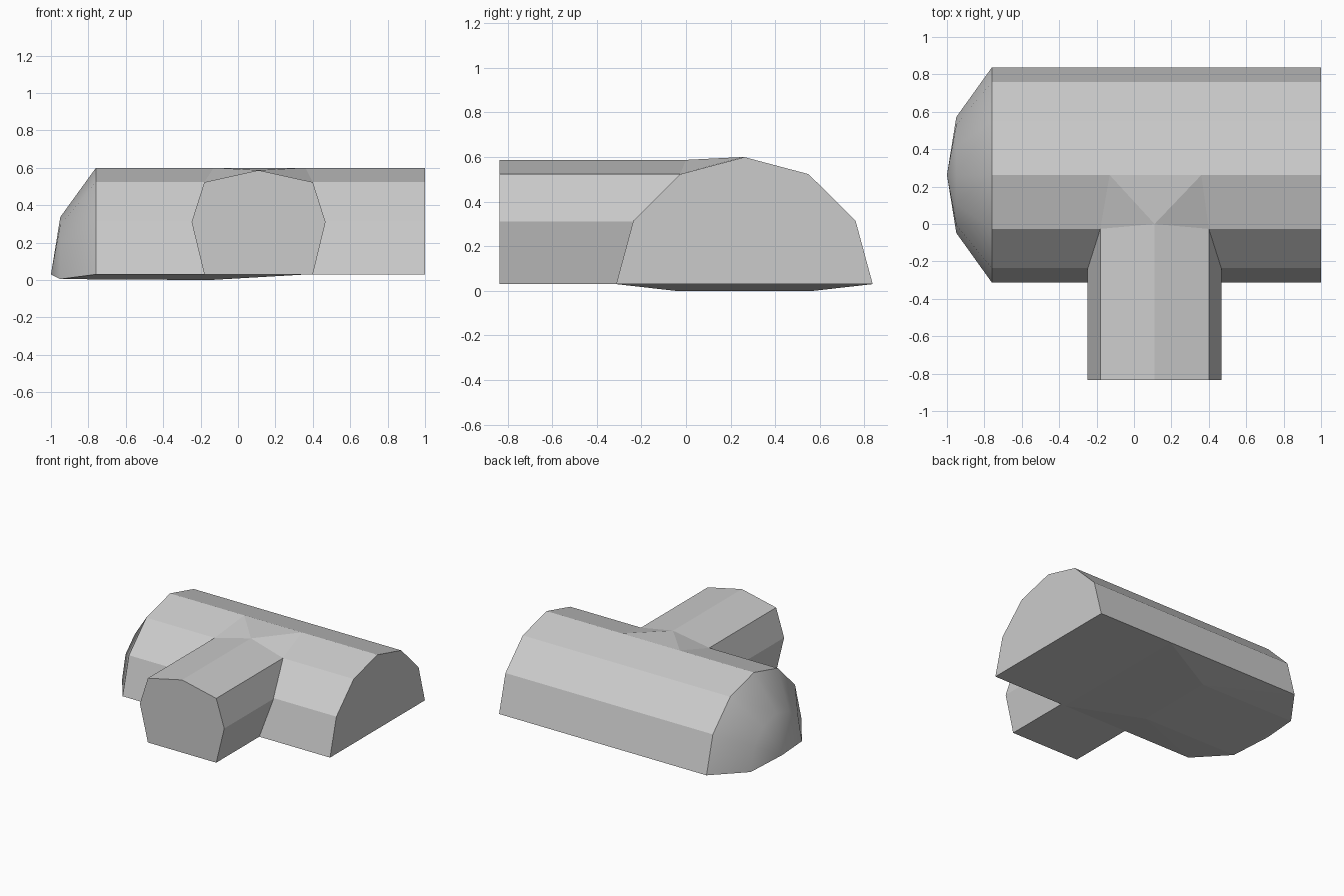
import bpy, bmesh
from math import sin, cos, pi

if "Cube" in bpy.data.objects:
    bpy.data.objects.remove(bpy.data.objects["Cube"])

CY, BASE, R = 0.262, 0.03, 0.575


def finish(name, bm):
    bmesh.ops.recalc_face_normals(bm, faces=bm.faces[:])
    mesh = bpy.data.meshes.new(name)
    bm.to_mesh(mesh)
    bm.free()
    obj = bpy.data.objects.new(name, mesh)
    bpy.context.collection.objects.link(obj)
    return obj


def bridge(bm, a, b, smooth=False):
    for i in range(len(a) - 1):
        bm.faces.new((a[i], a[i + 1], b[i + 1], b[i])).smooth = smooth


# Main half-round body with a domed end
bm = bmesh.new()


def half_ring(x, r, foot):
    ring = []
    for i in range(7):
        a = pi - i * pi / 6
        z = foot if i in (0, 6) else BASE + r * sin(a) * 0.99
        ring.append(bm.verts.new((x, CY + r * cos(a), z)))
    return ring


tip = bm.verts.new((-1, CY, BASE))
cap = half_ring(-0.95, 0.31, 0.005)
rim = half_ring(-0.76, R, BASE)
mid = half_ring(0.37, R, BASE)
end = half_ring(1, R, BASE)
for i in range(6):
    bm.faces.new((tip, cap[i], cap[i + 1])).smooth = True
bridge(bm, cap, rim, True)
bridge(bm, rim, mid)
bridge(bm, mid, end)
bm.faces.new(end)

# Shallow bulge on the underside
low = [bm.verts.new((-0.15, CY + s * 0.31, 0)) for s in (-1, 1)]
bm.faces.new((tip, cap[0], cap[6]))
bm.faces.new((cap[0], cap[6], low[1], low[0]))
for k, p in ((0, low[0]), (6, low[1])):
    bm.faces.new((cap[k], rim[k], p))
    bm.faces.new((rim[k], mid[k], p))
bm.faces.new((low[0], low[1], mid[6], mid[0]))
bm.faces.new((mid[0], mid[6], end[6], end[0]))
finish("main_body", bm)

# Side branch, ending where it meets the body
bm = bmesh.new()
profile = [(-0.18, 0.03, -0.313), (-0.248, 0.31, -0.236), (-0.18, 0.523, -0.026),
           (0.11, 0.587, 0.0),
           (0.40, 0.523, -0.026), (0.468, 0.31, -0.236), (0.40, 0.03, -0.313)]
front = [bm.verts.new((x, -0.835, z)) for x, z, y in profile]
back = [bm.verts.new((x, y, z)) for x, z, y in profile]
bridge(bm, front, back)
bm.faces.new((front[6], front[0], back[0], back[6]))
bm.faces.new(front)
# Blend from the branch ridge up to the body ridge
left = bm.verts.new((-0.13, CY, 0.6))
right = bm.verts.new((0.36, CY, 0.6))
bm.faces.new((back[2], back[3], left))
bm.faces.new((back[3], right, left))
bm.faces.new((back[3], back[4], right))
finish("side_branch", bm)
